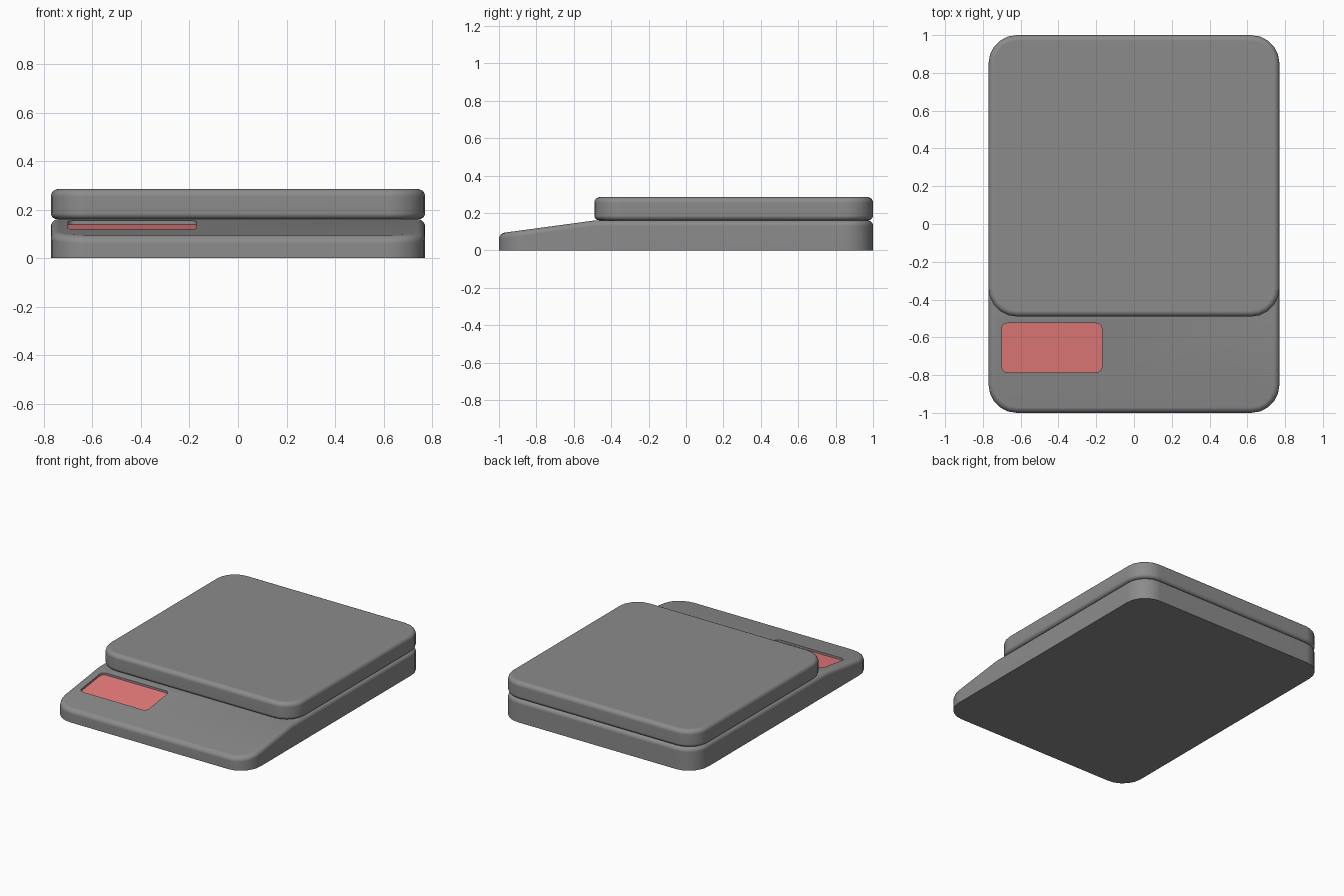
import bpy, bmesh
from math import sin, cos, pi, radians

if "Cube" in bpy.data.objects:
    bpy.data.objects.remove(bpy.data.objects["Cube"])

TOP, BREAK, SLOPE = 0.161, -0.48, 0.135   # base deck height, start and rate of the slope


def deck(y):
    return TOP + min(0, y - BREAK) * SLOPE


def outline(x0, x1, y0, y1, r, inset=0, seg=5):
    pts = []
    for k, (cx, cy) in enumerate([(x1 - r, y1 - r), (x0 + r, y1 - r),
                                  (x0 + r, y0 + r), (x1 - r, y0 + r)]):
        for i in range(seg + 1):
            a = (k + i / seg) * pi / 2
            pts.append((cx + (r - inset) * cos(a), cy + (r - inset) * sin(a)))
    return pts


def material(name, color):
    m = bpy.data.materials.new(name)
    m.diffuse_color = color
    m.use_nodes = True
    m.node_tree.nodes["Principled BSDF"].inputs["Base Color"].default_value = m.diffuse_color
    return m


def slab(name, rect, r, rings, mat):
    """Stack rounded-rectangle rings (inset, z) and cap both ends."""
    bm = bmesh.new()
    loops = [[bm.verts.new((x, y, z)) for x, y in outline(*rect, r, i)] for i, z in rings]
    for a, b in zip(loops, loops[1:]):
        for j in range(len(a)):
            k = (j + 1) % len(a)
            bm.faces.new((a[j], a[k], b[k], b[j]))
    bm.faces.new(loops[0][::-1])
    bm.faces.new(loops[-1])
    me = bpy.data.meshes.new(name)
    bm.to_mesh(me)
    bm.free()
    me.materials.append(mat)
    ob = bpy.data.objects.new(name, me)
    bpy.context.collection.objects.link(ob)
    return ob


def fillet(z, r, up=True, n=5):
    """Quarter-round ring list ending (up) or starting (down) at height z."""
    arc = [(r * (1 - cos(i / n * pi / 2)), r * (1 - sin(i / n * pi / 2))) for i in range(n + 1)]
    return [(i, z - d) for i, d in arc] if up else [(i, z + d) for i, d in arc[::-1]]


def smooth(ob):
    bpy.ops.object.select_all(action='DESELECT')
    ob.select_set(True)
    bpy.context.view_layer.objects.active = ob
    bpy.ops.object.shade_smooth_by_angle(angle=radians(40))
    wn = ob.modifiers.new("weighted", 'WEIGHTED_NORMAL')
    wn.keep_sharp = True


grey = material("dark_grey", (0.26, 0.26, 0.26, 1))
red = material("display_red", (0.8, 0.2, 0.2, 1))

# Base: rounded slab, its front deck sloped down
base = slab("base", (-0.77, 0.77, -1, 1), 0.15, [(0, 0)] + fillet(TOP, 0.03), grey)
bm = bmesh.new()
bm.from_mesh(base.data)
bmesh.ops.bisect_plane(bm, geom=bm.verts[:] + bm.edges[:] + bm.faces[:],
                       plane_co=(0, BREAK, 0), plane_no=(0, 1, 0))
for v in bm.verts:
    if v.co.z > 0.01:
        v.co.z += deck(v.co.y) - TOP
bm.to_mesh(base.data)
bm.free()

# Display recess cut parallel to the slope, with the red screen on its floor
WINDOW = (-0.70, -0.17, -0.785, -0.525)
cutter = slab("display_cutter", WINDOW, 0.03, [(0, -0.025), (0, 0.06)], grey)
screen = slab("display_screen", WINDOW, 0.03, [(0, -0.03), (0, -0.015)], red)
for ob in (cutter, screen):
    for v in ob.data.vertices:
        v.co.z += deck(v.co.y)
cut = base.modifiers.new("recess", 'BOOLEAN')
cut.operation, cut.solver, cut.object = 'DIFFERENCE', 'EXACT', cutter
bpy.context.view_layer.objects.active = base
bpy.ops.object.modifier_apply(modifier=cut.name)
bpy.data.objects.remove(cutter)
smooth(base)

# Weighing platform
platform = slab("weighing_platform", (-0.77, 0.77, -0.49, 1), 0.15,
                fillet(TOP, 0.025, up=False) + fillet(0.285, 0.03), grey)
smooth(platform)
